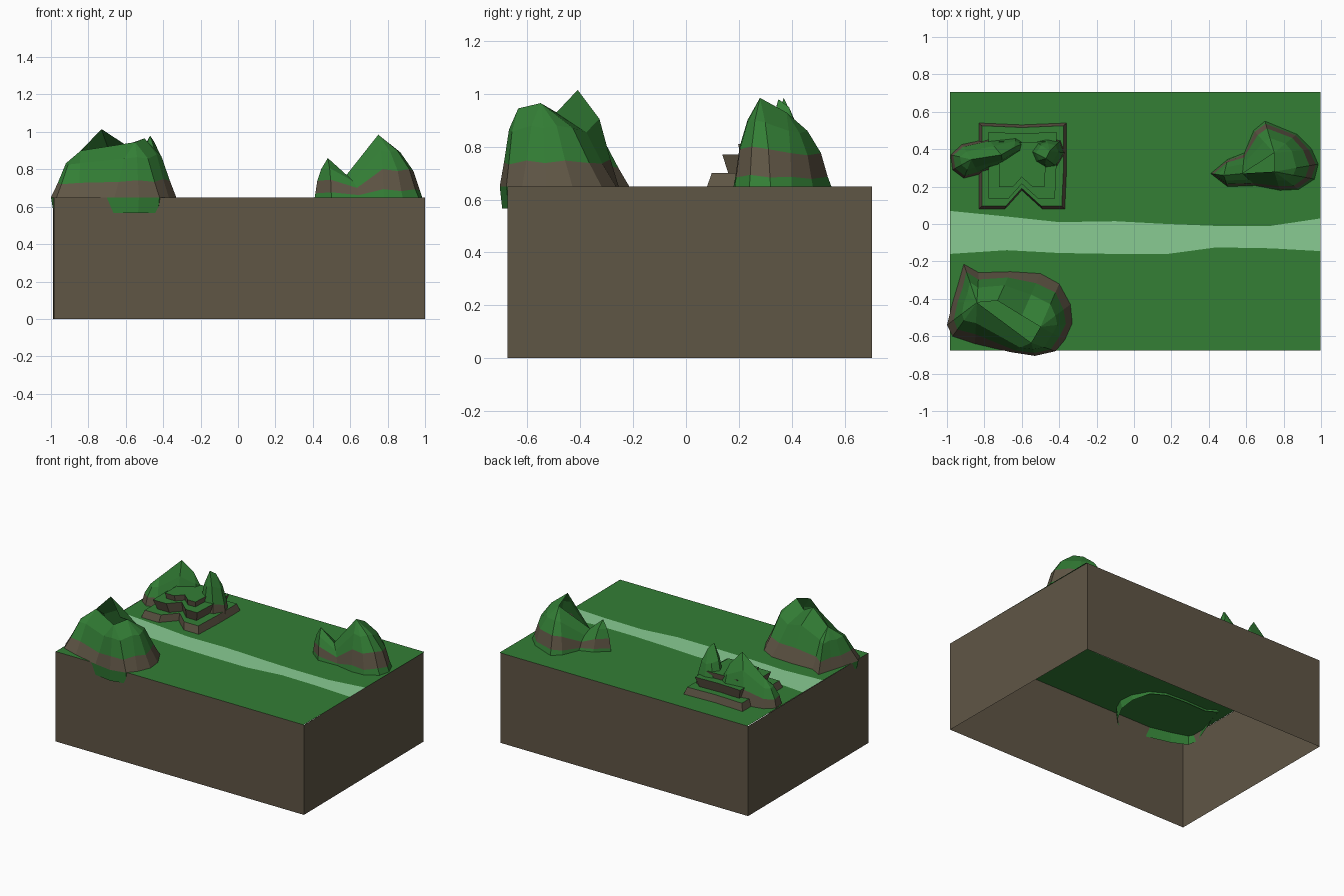
import bpy, bmesh
from mathutils import Vector

if "Cube" in bpy.data.objects:
    bpy.data.objects.remove(bpy.data.objects["Cube"])


def material(name, rgb):
    m = bpy.data.materials.new(name)
    m.diffuse_color = (*rgb, 1)
    m.use_nodes = True
    m.node_tree.nodes["Principled BSDF"].inputs["Base Color"].default_value = m.diffuse_color
    return m


GRASS = material("grass", (0.033, 0.21, 0.036))
EARTH = material("earth", (0.115, 0.092, 0.06))
PATH = material("path", (0.25, 0.6, 0.29))
TOP = 0.65


def finish(name, bm, mats, fix=True):
    if fix:
        bmesh.ops.recalc_face_normals(bm, faces=bm.faces)
    me = bpy.data.meshes.new(name)
    bm.to_mesh(me)
    bm.free()
    for m in mats:
        me.materials.append(m)
    ob = bpy.data.objects.new(name, me)
    bpy.context.collection.objects.link(ob)
    return ob


def loft(name, rings, colours, cap=None, closed=True):
    """Join successive rings of points; colours gives one slot per band."""
    bm = bmesh.new()
    vs = [[bm.verts.new(p) for p in r] for r in rings]
    n = len(rings[0])
    for a, b, c in zip(vs, vs[1:], colours):
        for i in range(n if closed else n - 1):
            j = (i + 1) % n
            bm.faces.new((a[i], a[j], b[j], b[i])).material_index = c
    if cap is not None:
        bm.faces.new(vs[-1]).material_index = cap
    bmesh.ops.remove_doubles(bm, verts=bm.verts, dist=0.0005)
    return finish(name, bm, (EARTH, GRASS, PATH), fix=closed)


def mountain(name, outline, ridge, levels, colours, base=TOP):
    """Every outline point climbs to its nearest ridge point."""
    ridge = [Vector(p) for p in ridge]
    rings = []
    for th, tz in levels:
        ring = []
        for i, (x, y) in enumerate(outline):
            p = Vector((x, y, base))
            q = min(ridge, key=lambda r: (r.xy - p.xy).length)
            wob = 0.03 * (i % 2) if 0 < th < 1 else 0
            xy = p.xy.lerp(q.xy, th + wob)
            ring.append((xy.x, xy.y, base + (q.z - base) * (tz + wob)))
        rings.append(ring)
    return loft(name, rings, colours)


def scaled(outline, s, z, c):
    return [(c[0] + (x - c[0]) * s, c[1] + (y - c[1]) * s, z) for x, y in outline]


# Open-bottomed earth block
corners = [(-0.985, -0.675), (1.0, -0.675), (0.99, 0.705), (-0.99, 0.705)]
loft("earth_walls", [[(x, y, z) for x, y in corners] for z in (0, TOP)], [0])

# Ground surface in three strips: lawn, winding path, lawn
xs = (-0.985, -0.68, -0.4, -0.1, 0.18, 0.44, 0.73, 0.998)
low = (-0.16, -0.14, -0.155, -0.16, -0.16, -0.125, -0.13, -0.145)
high = (0.07, 0.04, 0.01, 0.015, 0.0, -0.01, -0.01, 0.03)
rows = [[-0.675] * 8, low, high, [0.705] * 8]
rows = [[(x, y, TOP) for x, y in zip(xs, r)] for r in rows]
loft("front_lawn", rows[0:2], [1], closed=False).data.flip_normals()
loft("path_strip", rows[1:3], [2], closed=False).data.flip_normals()
loft("back_lawn", rows[2:4], [1], closed=False).data.flip_normals()

# Front-left mountain with its overhanging green lip
front_outline = [(-0.91, -0.215), (-0.83, -0.26), (-0.66, -0.255), (-0.5, -0.265),
                 (-0.4, -0.32), (-0.34, -0.43), (-0.33, -0.53), (-0.37, -0.62),
                 (-0.42, -0.68), (-0.53, -0.705), (-0.66, -0.685), (-0.85, -0.64),
                 (-0.97, -0.6), (-1.0, -0.54), (-0.97, -0.42), (-0.94, -0.32)]
mountain("front_mountain", front_outline,
         [(-0.84, -0.42, 0.9), (-0.73, -0.41, 1.015), (-0.6, -0.49, 0.93),
          (-0.5, -0.55, 0.965), (-0.55, -0.635, 0.945)],
         [(0, 0), (0.2, 0.28), (0.47, 0.7), (1, 1)], [0, 1, 1])
lip = [(x * 0.97 - 0.02, y * 0.97 - 0.012,
        0.645 - 0.078 * min(1, max(0.1, (-0.3 - y) / 0.35))) for x, y in front_outline]
loft("front_mountain_lip", [[(x, y, TOP) for x, y in front_outline], lip], [1])

# Right mountain with twin peaks
mountain("right_mountain",
         [(0.41, 0.27), (0.5, 0.2), (0.65, 0.205), (0.78, 0.18), (0.88, 0.185),
          (0.965, 0.24), (0.985, 0.32), (0.95, 0.4), (0.87, 0.48), (0.7, 0.55),
          (0.64, 0.5), (0.59, 0.38), (0.5, 0.345)],
         [(0.48, 0.26, 0.86), (0.58, 0.27, 0.77), (0.75, 0.28, 0.985), (0.75, 0.38, 0.93)],
         [(0, 0), (0.05, 0.1), (0.2, 0.42), (0.5, 0.72), (1, 1)], [1, 0, 1, 1])

# Back-left terraces, notched at the front
terrace = [(-0.83, 0.08), (-0.69, 0.08), (-0.6, 0.18), (-0.49, 0.08), (-0.37, 0.08),
           (-0.36, 0.3), (-0.36, 0.54), (-0.6, 0.53), (-0.83, 0.54)]
mid = (-0.6, 0.33)
for name, s0, s1, z0, z1 in (("lower_terrace", 1, 0.93, TOP, 0.70),
                             ("middle_terrace", 0.68, 0.77, 0.70, 0.77),
                             ("upper_terrace", 0.5, 0.53, 0.77, 0.81)):
    loft(name, [scaled(terrace, s0, z0, mid), scaled(terrace, s1, z1, mid)], [0], cap=1)

# Long hill and spire standing on the terraces
steep = [(0, 0), (0.12, 0.32), (0.45, 0.68), (1, 1)]
mountain("terrace_hill",
         [(-0.98, 0.37), (-0.97, 0.29), (-0.91, 0.245), (-0.83, 0.265), (-0.7, 0.32),
          (-0.59, 0.38), (-0.575, 0.44), (-0.63, 0.475), (-0.78, 0.455), (-0.92, 0.425)],
         [(-0.87, 0.345, 0.83), (-0.71, 0.37, 0.985), (-0.64, 0.41, 0.9)],
         steep, [0, 1, 1])
mountain("terrace_spire",
         [(-0.57, 0.4), (-0.54, 0.45), (-0.47, 0.465), (-0.39, 0.45), (-0.365, 0.38),
          (-0.41, 0.305), (-0.48, 0.295), (-0.54, 0.33)],
         [(-0.47, 0.35, 0.98), (-0.45, 0.39, 0.95)], steep, [0, 1, 1])
